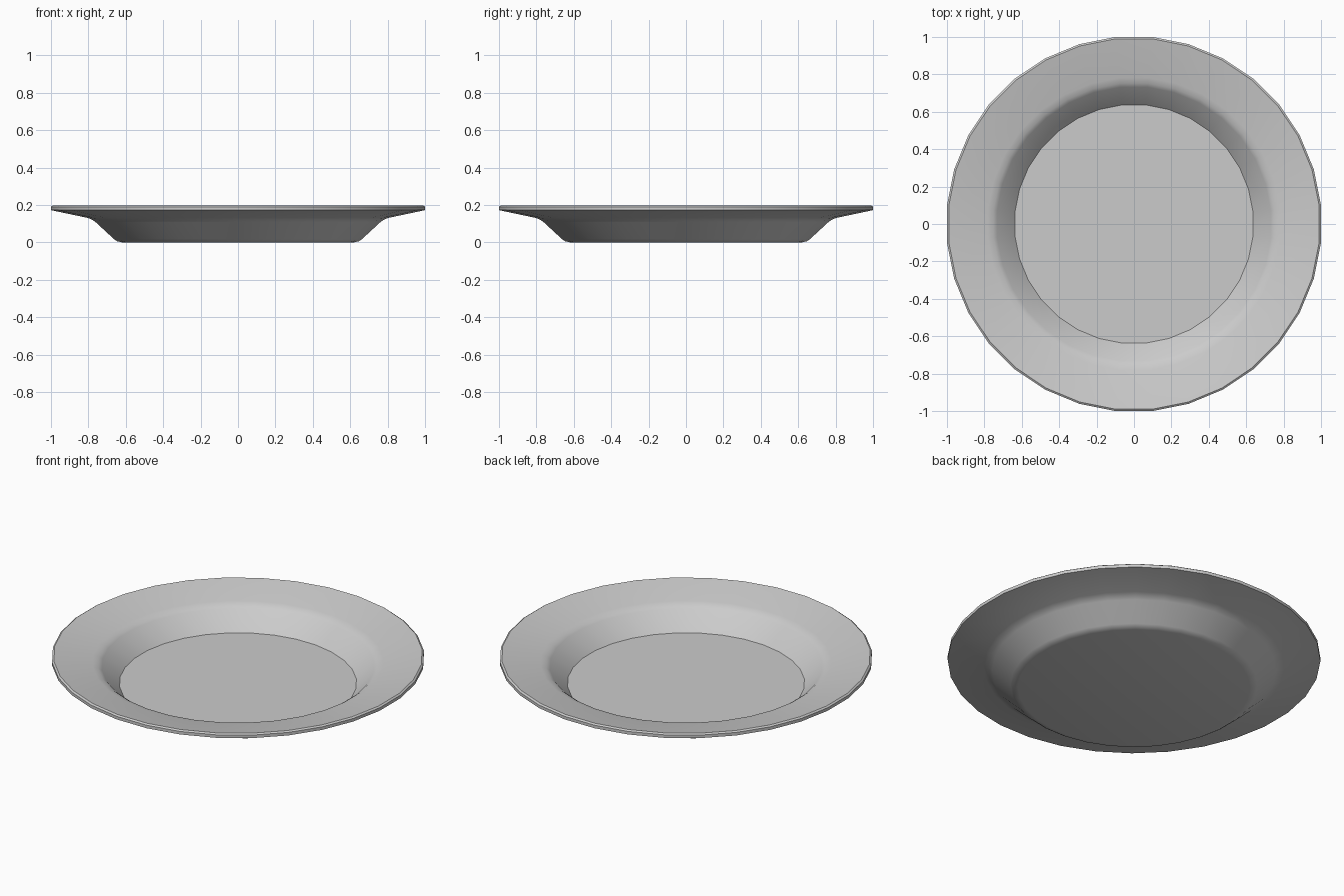
import bpy, bmesh, math

if "Cube" in bpy.data.objects:
    bpy.data.objects.remove(bpy.data.objects["Cube"])

SIDES = 32
# cross-section (radius, height): inside floor -> rim -> underside
PROFILE = [
    (0.640, 0.033), (0.735, 0.134), (0.755, 0.148), (0.785, 0.156),  # well and inner fold
    (0.995, 0.197), (1.0048, 0.190), (1.0048, 0.172),                # flange and lip
    (0.810, 0.131), (0.785, 0.122), (0.765, 0.108),                  # outer fold
    (0.665, 0.016), (0.650, 0.006), (0.625, 0.000),                  # base corner
]

bm = bmesh.new()
rings = []
for r, z in PROFILE:
    ring = []
    for i in range(SIDES):
        a = 2 * math.pi * (i + 0.5) / SIDES
        ring.append(bm.verts.new((r * math.cos(a), r * math.sin(a), z)))
    rings.append(ring)

# skin between rings
for a, b in zip(rings, rings[1:]):
    for i in range(SIDES):
        j = (i + 1) % SIDES
        bm.faces.new((a[i], a[j], b[j], b[i]))

# flat floor and base
bm.faces.new(rings[0])
bm.faces.new(rings[-1])
bmesh.ops.recalc_face_normals(bm, faces=bm.faces)

mesh = bpy.data.meshes.new("plate")
bm.to_mesh(mesh)
bm.free()
plate = bpy.data.objects.new("plate", mesh)
bpy.context.collection.objects.link(plate)

# smooth shading with a crisp floor edge and lip
bpy.context.view_layer.objects.active = plate
plate.select_set(True)
bpy.ops.object.shade_smooth_by_angle(angle=math.radians(35))
